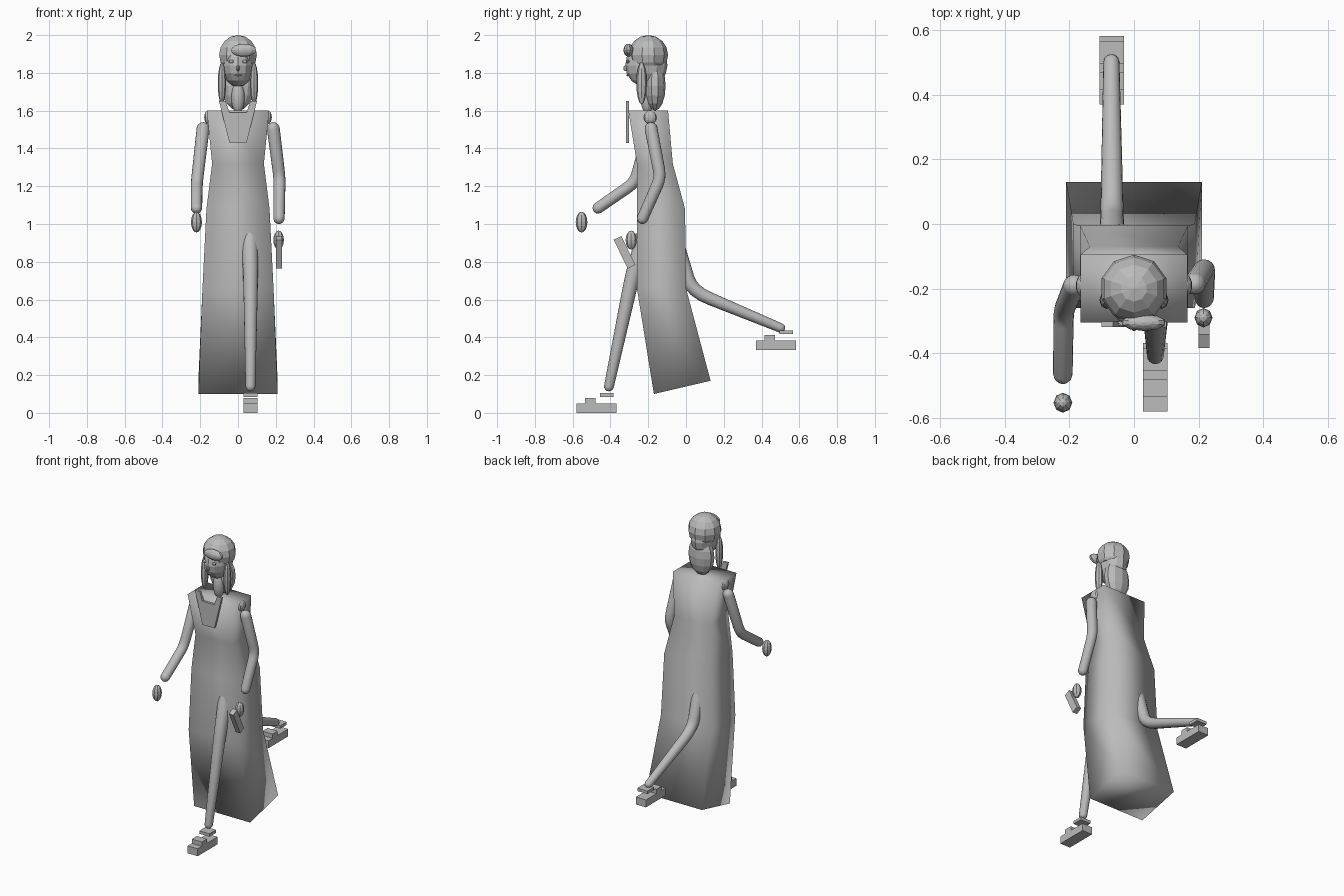
import bpy, bmesh, math
from mathutils import Vector, Matrix

cube = bpy.data.objects.get("Cube")
if cube:
    bpy.data.objects.remove(cube)

grey = bpy.data.materials.new("plain grey")
grey.use_nodes = True
GREY = (0.5, 0.5, 0.5, 1)
grey.diffuse_color = GREY
grey.node_tree.nodes["Principled BSDF"].inputs["Base Color"].default_value = GREY


def finish(name, bm, smooth=False):
    bmesh.ops.recalc_face_normals(bm, faces=bm.faces)
    mesh = bpy.data.meshes.new(name)
    for f in bm.faces:
        f.smooth = smooth
    bm.to_mesh(mesh)
    bm.free()
    mesh.materials.append(grey)
    ob = bpy.data.objects.new(name, mesh)
    bpy.context.collection.objects.link(ob)
    return ob


def ball(name, centre, radii, segments=10, rings=8, smooth=False, cut=None):
    bm = bmesh.new()
    bmesh.ops.create_uvsphere(bm, u_segments=segments, v_segments=rings, radius=1)
    bmesh.ops.transform(bm, matrix=Matrix.Translation(centre) @ Matrix.Diagonal((*radii, 1)), verts=bm.verts)
    if cut is not None:
        bmesh.ops.bisect_plane(bm, geom=bm.verts[:] + bm.edges[:] + bm.faces[:],
                               plane_co=(0, 0, cut), plane_no=(0, 0, 1), clear_inner=True)
        bmesh.ops.holes_fill(bm, edges=bm.edges)
    return finish(name, bm, smooth)


def box(name, low, high, tilt=0):
    low, high = Vector(low), Vector(high)
    bm = bmesh.new()
    bmesh.ops.create_cube(bm, size=1)
    m = Matrix.Translation((low + high) / 2) @ Matrix.Rotation(tilt, 4, 'X')
    bmesh.ops.transform(bm, matrix=m @ Matrix.Diagonal((*(high - low), 1)), verts=bm.verts)
    return finish(name, bm)


def loft(name, rings, smooth=True):
    bm = bmesh.new()
    loops = [[bm.verts.new(p) for p in ring] for ring in rings]
    n = len(loops[0])
    for a, b in zip(loops, loops[1:]):
        for i in range(n):
            j = (i + 1) % n
            bm.faces.new((a[i], a[j], b[j], b[i]))
    bm.faces.new(loops[0])
    bm.faces.new(loops[-1])
    return finish(name, bm, smooth)


def limb(name, start, joint, end, radii, bend=0.18):
    """Round-ended tube through a softened joint, tapering along its length."""
    start, joint, end = Vector(start), Vector(joint), Vector(end)
    a, b = joint.lerp(start, bend), joint.lerp(end, bend)
    path = [start] + [a.lerp(joint, t).lerp(joint.lerp(b, t), t) for t in (0, .25, .5, .75, 1)] + [end]
    last = len(path) - 1
    rings = []
    for i, p in enumerate(path):
        along = (path[min(i + 1, last)] - path[max(i - 1, 0)]).normalized()
        side = Vector((1, 0, 0))
        side = (side - along * side.dot(along)).normalized()
        other = along.cross(side)
        r = radii[0] + (radii[1] - radii[0]) * min(1, (p - start).length / (end - start).length)
        angles = [0]
        if i == 0:
            angles = [-80, -55, -28, 0]
        elif i == last:
            angles = [0, 28, 55, 80]
        for deg in angles:
            t = math.radians(deg)
            c = p + along * r * math.sin(t)
            rings.append([c + (side * math.cos(u) + other * math.sin(u)) * r * math.cos(t)
                          for u in (math.tau * k / 16 for k in range(16))])
    return loft(name, rings)


# Long dress: half width, front y and z, back y and z
levels = [(.165, -.305, 1.6, -.095, 1.6), (.137, -.26, 1.32, -.07, 1.32),
          (.167, -.26, 1.08, -.005, 1.08), (.188, -.26, .66, 0, .66),
          (.21, -.17, .1, .13, .17)]
loft("dress", [[(-w, fy, fz), (w, fy, fz), (w, by, bz), (-w, by, bz)]
               for w, fy, fz, by, bz in levels])

# Collar plate with two straps
outline = [(.1, 1.65), (.065, 1.65), (.045, 1.59)]
outline = outline + [(-x, z) for x, z in reversed(outline)] + [(-.045, 1.43), (.045, 1.43)]
loft("collar", [[(x, y, z) for x, z in outline] for y in (-.318, -.302)], smooth=False)

# Head, cap of hair and face
ball("neck", (0, -.205, 1.67), (.036, .036, .085), 16, 12, smooth=True)
ball("face", (0, -.21, 1.84), (.083, .112, .115), 12, 8)
ball("hair_cap", (0, -.2, 1.895), (.105, .105, .105), 10, 8, cut=1.84)
ball("back_hair", (0, -.165, 1.73), (.09, .057, .13), 10, 8)
ball("headband_bow", (.03, -.305, 1.92), (.07, .026, .034), 10, 8)
ball("nose", (0, -.32, 1.825), (.009, .012, .016), 8, 6)
ball("mouth", (0, -.308, 1.787), (.018, .008, .005), 8, 6)

for side, tag in ((1, "left"), (-1, "right")):
    ball(tag + "_eye", (side * .036, -.308, 1.86), (.015, .01, .009), 8, 6)
    ball(tag + "_hair_lock", (side * .085, -.235, 1.745), (.022, .028, .112), 8, 8)
    ball(tag + "_shoulder", (side * .16, -.19, 1.565), (.02, .035, .035), 10, 8)

# Arms, hands and the held stick
limb("right_arm", (-.185, -.19, 1.505), (-.218, -.27, 1.22), (-.22, -.465, 1.085), (.034, .03))
limb("left_arm", (.187, -.185, 1.505), (.22, -.135, 1.245), (.217, -.23, 1.03), (.034, .03))
ball("right_hand", (-.22, -.553, 1.01), (.029, .031, .055), 8, 8)
ball("left_hand", (.215, -.29, .915), (.028, .03, .05), 8, 8)
box("held_stick", (.2, -.348, .765), (.233, -.303, .935), math.radians(26))

# Legs
limb("left_leg", (.06, -.2, 1), (.067, -.285, .72), (.066, -.408, .14), (.046, .026))
limb("right_leg", (-.068, -.08, .98), (-.068, .03, .645), (-.07, .5, .45), (.044, .025), .2)

# Stepped shoes: sole, strap block and ankle plate
for tag, x, y, z in (("left", .066, -.58, 0), ("right", -.069, .37, .333)):
    for part, y0, y1, z0, z1 in (("sole", 0, .212, 0, .05), ("strap", .045, .1, .05, .079),
                                 ("ankle", .126, .196, .084, .104)):
        box(f"{tag}_shoe_{part}", (x - .038, y + y0, z + z0), (x + .038, y + y1, z + z1))
